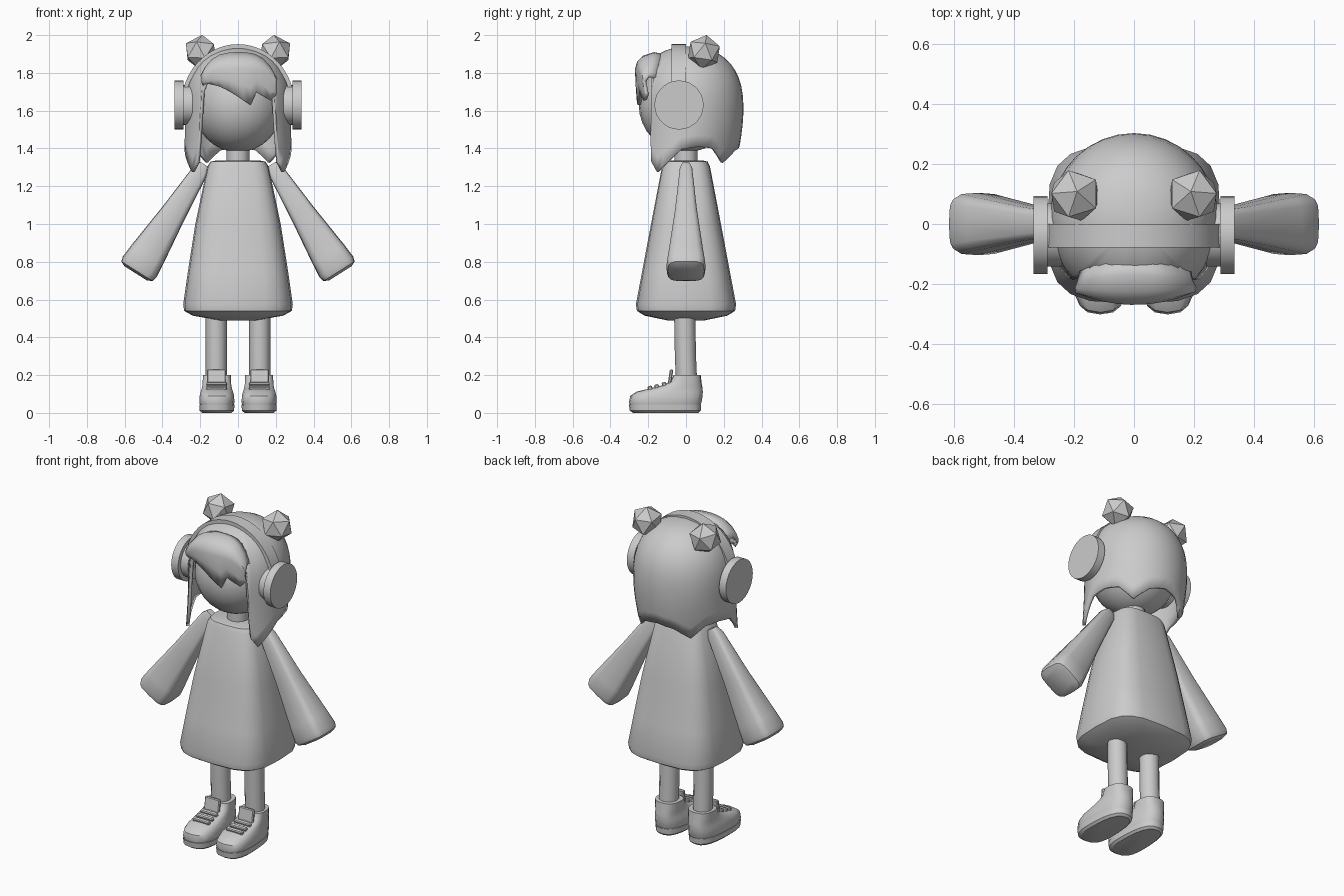
import bpy, bmesh, math
from mathutils import Vector, Matrix

if "Cube" in bpy.data.objects:
    bpy.data.objects.remove(bpy.data.objects["Cube"])


def finish(name, bm, mirror=False, thick=0, angle=35, flat=False):
    bmesh.ops.remove_doubles(bm, verts=bm.verts, dist=0.0005)
    bmesh.ops.recalc_face_normals(bm, faces=bm.faces)
    me = bpy.data.meshes.new(name)
    bm.to_mesh(me)
    bm.free()
    ob = bpy.data.objects.new(name, me)
    bpy.context.collection.objects.link(ob)
    bpy.ops.object.select_all(action='DESELECT')
    ob.select_set(True)
    bpy.context.view_layer.objects.active = ob
    if not flat:
        bpy.ops.object.shade_smooth_by_angle(angle=math.radians(angle))
    if thick:
        m = ob.modifiers.new("thickness", 'SOLIDIFY')
        m.thickness, m.offset = thick, 0
    if mirror:
        m = ob.modifiers.new("mirror", 'MIRROR')
        m.use_mirror_merge = False
    return ob


def grid(bm, rows, closed=False, caps=False):
    """Skin a list of equally long point rows."""
    vs = [[bm.verts.new(p) for p in r] for r in rows]
    n = len(rows[0])
    for a, b in zip(vs, vs[1:]):
        for i in range(n if closed else n - 1):
            j = (i + 1) % n
            bm.faces.new((a[i], a[j], b[j], b[i]))
    if caps:
        bm.faces.new(vs[0])
        bm.faces.new(vs[-1])


def interp(x, pts):
    for (a, u), (b, v) in zip(pts, pts[1:]):
        if x <= b:
            return u + (v - u) * max(0, (x - a) / (b - a))
    return pts[-1][1]


def squircle(n, e):
    """Unit rounded-square outline."""
    out = []
    for i in range(n):
        a = 2 * math.pi * i / n
        c, s = math.cos(a), math.sin(a)
        out.append((math.copysign(abs(c) ** (2 / e), c), math.copysign(abs(s) ** (2 / e), s)))
    return out


def box(name, loc, size, tilt=0):
    bm = bmesh.new()
    bmesh.ops.create_cube(bm, size=1, matrix=Matrix.Translation(loc) @ Matrix.Rotation(tilt, 4, 'X')
                          @ Matrix.Diagonal((*size, 1)))
    bmesh.ops.bevel(bm, geom=bm.edges[:], offset=0.005, segments=1, affect='EDGES')
    return finish(name, bm, True)


# Dress: rounded-square loft, (z, half x, half y)
bm = bmesh.new()
grid(bm, [[(u * hx, v * hy, z) for u, v in squircle(20, 3.4)] for z, hx, hy in (
    (1.335, .12, .095), (1.33, .145, .115), (1.305, .162, .127), (1.0, .226, .185), (.75, .265, .232),
    (.575, .29, .265), (.54, .285, .26), (.515, .24, .22), (.49, .1, .1))], True, True)
finish("dress", bm)

# Sleeved arms: (distance, half across, half deep)
bm = bmesh.new()
top, end = Vector((.185, 0, 1.305)), Vector((.535, 0, .75))
ax = (end - top).normalized()
side = Vector((-ax.z, 0, ax.x))
L = (end - top).length
grid(bm, [[top + ax * (t * L) + side * (u * hx) + Vector((0, v * hy, 0)) for u, v in squircle(16, 4)]
          for t, hx, hy in ((-.02, .025, .02), (.04, .043, .034), (.45, .068, .06), (.84, .098, .093),
                            (.96, .105, .104), (1.0, .098, .097), (1.02, .07, .07))], True, True)
finish("arm", bm, True)

# Legs
bm = bmesh.new()
grid(bm, [[(.115 + .056 * math.cos(a * math.pi / 6), y + .056 * math.sin(a * math.pi / 6), z)
           for a in range(12)] for z, y in ((.12, .005), (.3, -.003), (.58, -.008))], True, True)
finish("leg", bm, True)


# Shoes: horizontal rings (z, front y, back y, half width), narrower at the heel
def shoe_part(name, rings):
    bm = bmesh.new()
    rows = []
    for z, f, b, w in rings:
        rows.append([(.112 + u * w * (.91 - .09 * v), (f + b) / 2 + v * (b - f) / 2, z)
                     for u, v in squircle(20, 2.7)])
    grid(bm, rows, True, True)
    finish(name, bm, True)


shoe_part("sole", ((.005, -.285, .07, .09), (0, -.28, .065, .085), (.012, -.298, .078, .1), (.045, -.302, .08, .102))[1:])
shoe_part("shoe_upper", ((.04, -.296, .075, .097), (.055, -.302, .082, .102), (.09, -.295, .088, .1),
                         (.112, -.262, .089, .094), (.127, -.2, .088, .088), (.145, -.13, .085, .084),
                         (.165, -.085, .082, .082), (.2, -.065, .078, .081)))
box("shoe_tongue", (.115, -.083, .185), (.1, .018, .09), -.15)
for y, z in ((-.115, .15), (-.155, .138), (-.19, .13)):
    box("lace", (.113, y, z), (.11, .024, .026), .3)

# Neck
bm = bmesh.new()
bmesh.ops.create_cone(bm, cap_ends=True, segments=12, radius1=.062, radius2=.062, depth=.2,
                      matrix=Matrix.Translation((0, 0, 1.4)))
finish("neck", bm)

# Head
bm = bmesh.new()
bmesh.ops.create_uvsphere(bm, u_segments=24, v_segments=16, radius=1,
                          matrix=Matrix.Translation((0, 0, 1.63)) @ Matrix.Diagonal((.237, .25, .25, 1)))
finish("head", bm)

# Hair cap: hem height by angle from the back, with four pointed corners and a face opening
HEM = ((0, 1.41), (22, 1.39), (44, 1.325), (62, 1.40), (80, 1.41), (98, 1.395), (112, 1.33), (124, 1.275),
       (132, 1.33), (134, 1.45), (136, 1.7), (142, 1.79), (152, 1.84), (180, 1.88))


def hair_point(deg, z):
    if z > 1.6:
        r = max(0, 1 - ((z - 1.6) / .33) ** 2.6) ** .45
    else:
        low = .84 if deg < 90 else 1.04
        low = .84 + (1.04 - .84) * min(1, max(0, (deg - 50) / 50))
        r = 1 + (low - 1) * ((1.6 - z) / .3) ** 1.7
    a = math.radians(deg)
    return Vector((.273 * r * math.sin(a), .015 + .28 * r * math.cos(a), z))


bm = bmesh.new()
angs = [0, 11, 22, 33, 44, 53, 62, 71, 80, 89, 98, 105, 112, 118, 124, 132, 134, 136, 142, 152, 166, 180]
cols = []
for d in [-a for a in angs[:0:-1]] + angs:
    hem = interp(abs(d), HEM)
    col = []
    for i in range(15):
        p = hair_point(abs(d), 1.93 - (1.93 - hem) * (i / 14) ** 1.7)
        if d < 0:
            p.x = -p.x
        col.append(p)
    cols.append(col)
grid(bm, cols)
finish("hair", bm, thick=.018, angle=50)

# Fringe: swept to one side over the forehead
EDGE = ((-.19, 1.76), (-.15, 1.745), (-.08, 1.725), (-.02, 1.69), (.065, 1.63), (.095, 1.7), (.17, 1.655), (.2, 1.69))
bm = bmesh.new()
cols = []
for x in (-.19, -.17, -.14, -.1, -.05, -.01, .03, .065, .095, .13, .17, .19, .2):
    k = (x / .205) ** 2
    h = 1.9 - .1 * k * k - .03 * k
    e = interp(x, EDGE)
    back = .065 * k
    cols.append([(x * .9, -.12 - .5 * back, h - .01), (x * .95, -.17 - .4 * back, h), (x, -.222 + .2 * back, h - .018),
                 (x, -.25 + .5 * back, h - .045 * (1 - .5 * k)), (x, -.26 + .7 * back, h - .08 * (1 - .5 * k)),
                 (x, -.258 + .8 * back, (h - .08 + e) / 2), (x, -.252 + .8 * back, e)])
grid(bm, cols)
finish("fringe", bm, thick=.02, angle=50)

# Headphone band: flat arch over the head
bm = bmesh.new()
rows = []
for i in range(25):
    a = math.pi * i / 24
    c, s = math.cos(a), math.sin(a)
    rows.append([(r * c, y, 1.63 + (r + .022) * s) for r, y in ((.3, -.078), (.3, 0), (.278, 0), (.278, -.078))])
grid(bm, rows, True, True)
finish("headphone_band", bm)

# Ear cups
bm = bmesh.new()
for r, x, d in ((.13, .312, .046), (.105, .27, .06)):
    bmesh.ops.create_cone(bm, cap_ends=True, segments=28, radius1=r, radius2=r, depth=d,
                          matrix=Matrix.Translation((x, -.037, 1.63)) @ Matrix.Rotation(math.pi / 2, 4, 'Y'))
finish("ear_cup", bm, True)

# Hair buns: faceted icosahedra
bm = bmesh.new()
bmesh.ops.create_icosphere(bm, subdivisions=1, radius=.092,
                           matrix=Matrix.Translation((.197, .095, 1.91)) @ Matrix.Rotation(-.15, 4, 'X')
                           @ Matrix.Rotation(-.08, 4, 'Y'))
finish("hair_bun", bm, True, flat=True)
